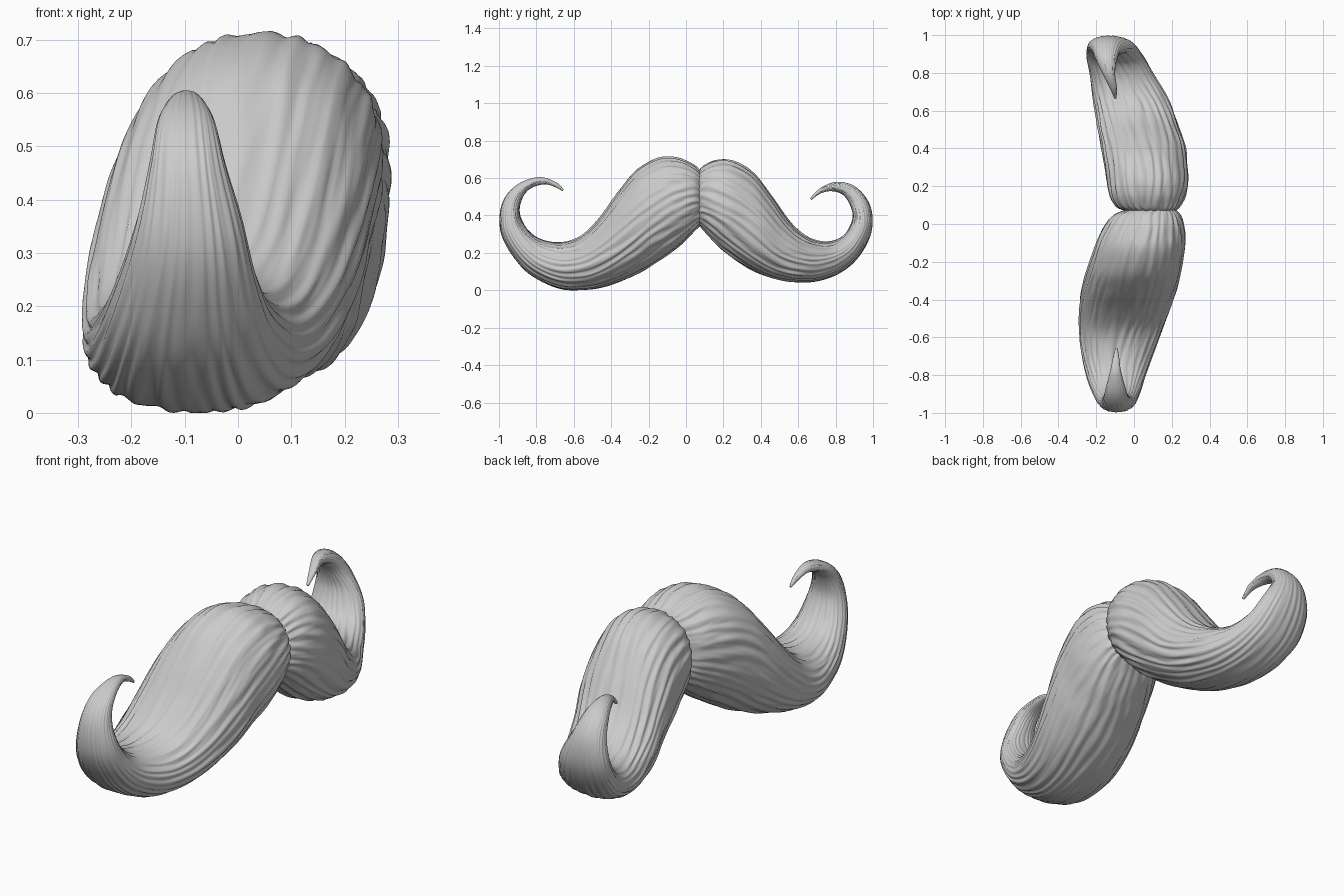
import bpy, bmesh, math
from mathutils import Vector, noise

# Stations along each half: upper edge (y, z), lower edge (y, z), x min, x max
LEFT = [
    (0.08, 0.63, 0.08, 0.35, -0.03, 0.21), (0.04, 0.67, 0.05, 0.32, -0.11, 0.245),
    (-0.04, 0.705, 0.0, 0.27, -0.16, 0.265), (-0.14, 0.708, -0.07, 0.21, -0.2, 0.27),
    (-0.26, 0.645, -0.15, 0.155, -0.235, 0.255), (-0.36, 0.53, -0.25, 0.095, -0.265, 0.235),
    (-0.46, 0.39, -0.38, 0.04, -0.285, 0.2), (-0.56, 0.29, -0.52, 0.006, -0.29, 0.155),
    (-0.66, 0.255, -0.67, 0.008, -0.28, 0.11), (-0.76, 0.265, -0.82, 0.075, -0.255, 0.065),
    (-0.84, 0.315, -0.92, 0.175, -0.225, 0.035), (-0.888, 0.4, -0.99, 0.31, -0.19, 0.008),
    (-0.88, 0.48, -0.985, 0.46, -0.165, -0.025), (-0.838, 0.54, -0.91, 0.56, -0.15, -0.045),
    (-0.76, 0.567, -0.79, 0.605, -0.125, -0.07), (-0.70, 0.552, -0.695, 0.578, -0.11, -0.08),
    (-0.66, 0.53, -0.655, 0.54, -0.097, -0.087)]
RIGHT = [
    (0.065, 0.63, 0.065, 0.35, -0.03, 0.21), (0.09, 0.66, 0.09, 0.325, -0.09, 0.24),
    (0.16, 0.692, 0.13, 0.28, -0.125, 0.27), (0.25, 0.69, 0.19, 0.22, -0.14, 0.285),
    (0.36, 0.625, 0.26, 0.165, -0.155, 0.28), (0.45, 0.515, 0.36, 0.105, -0.17, 0.27),
    (0.54, 0.385, 0.46, 0.065, -0.19, 0.24), (0.62, 0.305, 0.58, 0.045, -0.205, 0.205),
    (0.70, 0.265, 0.70, 0.05, -0.22, 0.16), (0.78, 0.262, 0.82, 0.093, -0.235, 0.10),
    (0.85, 0.3, 0.92, 0.175, -0.25, 0.05), (0.89, 0.38, 0.99, 0.31, -0.245, 0.0),
    (0.88, 0.45, 0.985, 0.45, -0.225, -0.06), (0.84, 0.51, 0.91, 0.55, -0.20, -0.09),
    (0.78, 0.53, 0.81, 0.58, -0.165, -0.1), (0.72, 0.518, 0.72, 0.548, -0.128, -0.09),
    (0.67, 0.483, 0.663, 0.492, -0.105, -0.093)]
SIDES, STEPS = 180, 9


def spline(rows, t):
    """Catmull-Rom value of every column at station t."""
    i = min(int(t), len(rows) - 2)
    f = t - i
    a, b, c, d = (rows[max(0, min(len(rows) - 1, k))] for k in range(i - 1, i + 3))
    return [0.5 * (2 * q + (r - p) * f + (2 * p - 5 * q + 4 * r - s) * f * f
                   + (3 * q - p - 3 * r + s) * f ** 3) for p, q, r, s in zip(a, b, c, d)]


def hair(ang, t, seed):
    """Height of the hair grooves at an angle and station."""
    ca, sa = math.cos(ang), math.sin(ang)
    warp = noise.noise(Vector((ca * 2, sa * 2, t * 0.3 + seed)))
    fade = noise.noise(Vector((ca * 3, sa * 3, t * 0.25 + seed + 20)))
    fine = noise.noise(Vector((ca * 14, sa * 14, t * 1.0 + seed + 40)))
    return (0.6 + 0.7 * fade) * math.sin(26 * ang + 5 * warp) + 0.7 * fine


def ring_points(rows, t, scale, seed):
    uy, uz, ly, lz, x0, x1 = spline(rows, t)
    up = Vector((0, uy - ly, uz - lz)) / 2
    mid = Vector(((x0 + x1) / 2, (uy + ly) / 2, (uz + lz) / 2))
    half_x = (x1 - x0) / 2
    bump = 0.0055 * min(1, up.length / 0.13) ** 1.5
    for k in range(SIDES):
        ang = math.tau * k / SIDES
        c, s = math.cos(ang), math.sin(ang)
        c, s = (math.copysign(abs(v) ** 0.93, v) for v in (c, s))
        g = bump * hair(ang, t, seed)
        yield mid + (Vector((c * (half_x + g), 0, 0)) + up * s * (1 + g / up.length)) * scale


def make_half(name, rows, seed):
    bm = bmesh.new()
    end = len(rows) - 1
    sections = [(0, 0.3), (0, 0.65), (0, 0.88)]
    sections += [(i / STEPS, 1) for i in range(end * STEPS + 1)]
    rings = [[bm.verts.new(p) for p in ring_points(rows, t, s, seed)] for t, s in sections]
    for a, b in zip(rings, rings[1:]):
        for k in range(SIDES):
            n = (k + 1) % SIDES
            bm.faces.new((a[k], a[n], b[n], b[k]))
    # Close the inner end and the curled tip
    bm.faces.new(rings[0])
    bm.faces.new(rings[-1])
    bmesh.ops.recalc_face_normals(bm, faces=bm.faces)
    for f in bm.faces:
        f.smooth = True
    mesh = bpy.data.meshes.new(name)
    bm.to_mesh(mesh)
    bm.free()
    bpy.context.collection.objects.link(bpy.data.objects.new(name, mesh))


# The two curled halves of the moustache
make_half("moustache_left_half", LEFT, 1.3)
make_half("moustache_right_half", RIGHT, 7.7)
